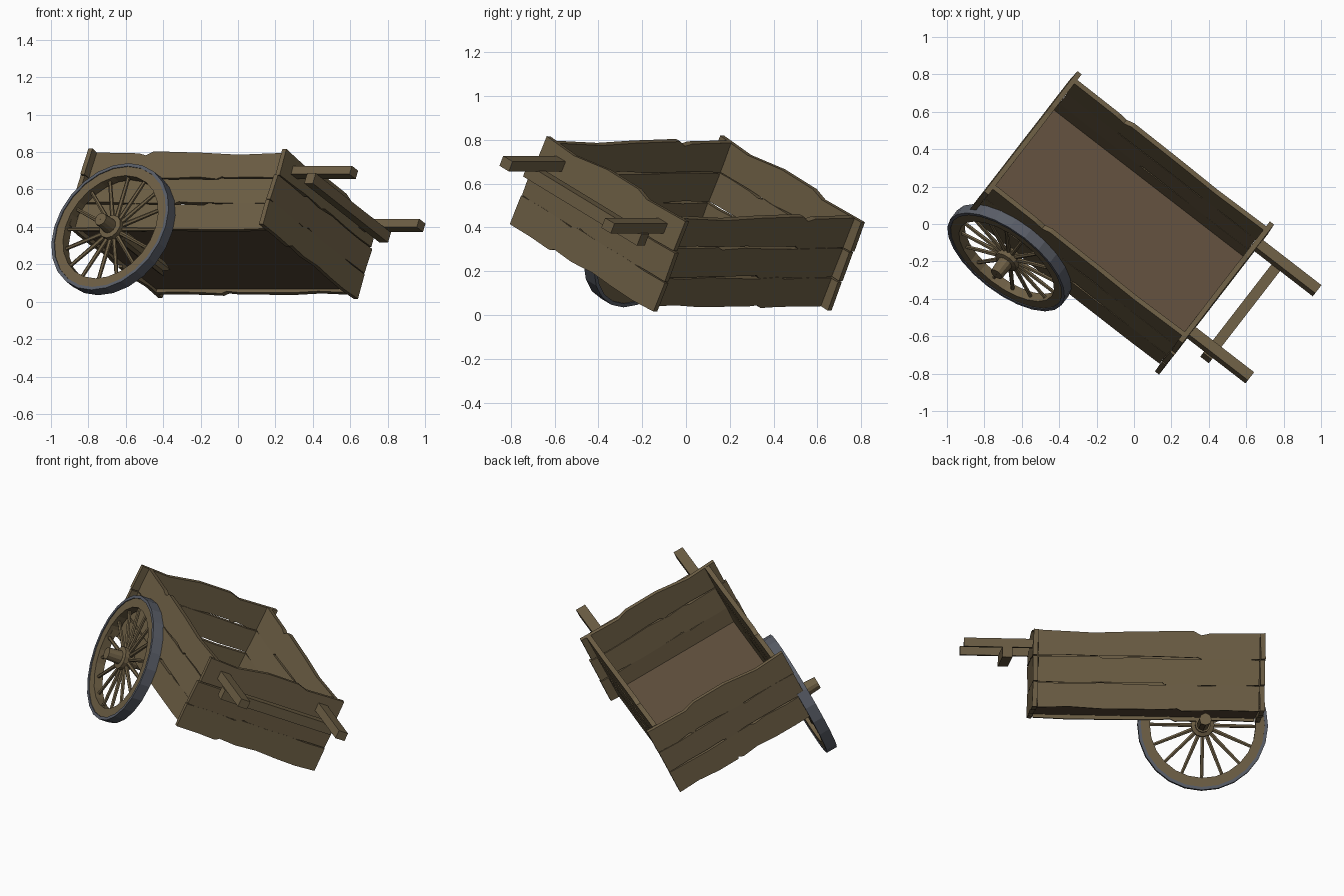
import bpy, bmesh, math, random
from mathutils import Matrix, Vector

if "Cube" in bpy.data.objects:
    bpy.data.objects.remove(bpy.data.objects["Cube"])

random.seed(4)

# Tipped cart frame: length axis toward the handles, width axis, up axis
yaw, tilt = math.radians(-37.7), math.radians(-25.7)
FRAME = (Matrix.Translation((-0.143, -0.067, 0.215))
         @ Matrix.Rotation(yaw, 4, 'Z') @ Matrix.Rotation(tilt, 4, 'X'))
HUB = Vector((-0.345, -0.444, -0.022))


def material(name, color):
    m = bpy.data.materials.new(name)
    m.diffuse_color = (*color, 1)
    m.use_nodes = True
    m.node_tree.nodes["Principled BSDF"].inputs["Base Color"].default_value = m.diffuse_color
    return m


WOOD = material("weathered_wood", (0.155, 0.115, 0.06))
FLOOR = material("floor_wood", (0.12, 0.08, 0.047))
IRON = material("dull_iron", (0.10, 0.11, 0.135))


def finish(name, bm, mat, local=Matrix()):
    bmesh.ops.recalc_face_normals(bm, faces=bm.faces)
    me = bpy.data.meshes.new(name)
    bm.to_mesh(me)
    bm.free()
    ob = bpy.data.objects.new(name, me)
    bpy.context.collection.objects.link(ob)
    me.materials.append(mat)
    ob.matrix_world = FRAME @ local
    return ob


def box(name, center, size, mat=WOOD, rot=Matrix()):
    bm = bmesh.new()
    bmesh.ops.create_cube(bm, size=1, matrix=Matrix.Diagonal((*size, 1)))
    return finish(name, bm, mat, Matrix.Translation(center) @ rot)


def plank(name, outline, thick, local):
    """Extrude a rough outline (along, up) into a board."""
    bm = bmesh.new()
    f = bm.faces.new([bm.verts.new((a, -thick / 2, u)) for a, u in outline])
    ext = bmesh.ops.extrude_face_region(bm, geom=[f])
    bmesh.ops.translate(bm, vec=(0, thick, 0),
                        verts=[v for v in ext['geom'] if isinstance(v, bmesh.types.BMVert)])
    return finish(name, bm, WOOD, local)


def edge(half, u, rough):
    """Worn plank edge: gentle waves with one small notch."""
    n = 7
    pts = [(-half + 2 * half * i / n, u + (random.uniform(-rough, rough) if 0 < i < n else 0))
           for i in range(n + 1)]
    k = random.uniform(-0.5, 0.5) * half
    pts += [(k, u - rough), (k + 0.03, u + rough)]
    return sorted(pts)


def wall(name, half, place, top, end_jitter):
    """Three stacked rough planks."""
    h = 0.15
    for i in range(3):
        u0, u1 = i * h, (i + 1) * h - 0.005
        a = half + random.uniform(-end_jitter, end_jitter / 2)
        upper = [(x * a, u1 + dz) for x, dz in top] if i == 2 else edge(a, u1, 0.006)
        lower = edge(a, u0, 0.007)
        lean = Matrix.Rotation(math.radians(random.uniform(-2, 2)), 4, 'X')
        mid = Matrix.Translation((0, 0, (u0 + u1) / 2))
        plank(f"{name}_plank_{i + 1}", lower + upper[::-1], 0.028,
              place @ mid @ lean @ mid.inverted())


# Long side walls
side_top = [(-1, 0.005), (-.55, 0), (-.47, -.012), (-.40, .012), (.1, .004), (.5, -.008), (1, .003)]
for label, w in (("near_side", -0.395), ("far_side", 0.395)):
    wall(label, 0.64, Matrix.Translation((0, w, 0)), side_top, 0.004)

# Front and rear end walls
end_top = [(-1, .008), (-.6, -.004), (-.15, .022), (.3, .02), (.45, -.002), (1, .004)]
for label, l in (("front_end", 0.655), ("rear_end", -0.655)):
    wall(label, 0.455, Matrix.Translation((l, 0, 0)) @ Matrix.Rotation(math.pi / 2, 4, 'Z'),
         end_top, 0.012)

# Floor
box("cart_floor", (0, 0, 0.03), (1.29, 0.77, 0.022), FLOOR)

# Handles and crossbar
for label, w in (("near_handle", -0.325), ("far_handle", 0.328)):
    box(label, (0.86, w, 0.372), (0.41, 0.06, 0.05))
box("handle_crossbar", (0.815, 0, 0.318), (0.058, 0.73, 0.06))


def lathe(name, profile, segs, mat, local):
    """Revolve a closed (radius, width) profile about the axle."""
    bm = bmesh.new()
    rings = [[bm.verts.new((r * math.cos(t), w, r * math.sin(t))) for r, w in profile]
             for t in (2 * math.pi * i / segs for i in range(segs))]
    n = len(profile)
    for i in range(segs):
        a, b = rings[i], rings[(i + 1) % segs]
        for j in range(n):
            k = (j + 1) % n
            bm.faces.new((a[j], b[j], b[k], a[k]))
    return finish(name, bm, mat, local)


# Single remaining wheel: iron tyre, wooden rim, hub
at_hub = Matrix.Translation(HUB)
lathe("wheel_tyre", [(.358, -.033), (.376, -.033), (.376, .033), (.358, .033)], 24, IRON, at_hub)
lathe("wheel_rim", [(.305, -.028), (.362, -.028), (.362, .028), (.305, .028)], 24, WOOD, at_hub)
lathe("wheel_hub", [(.002, -.125), (.036, -.125), (.042, -.04), (.068, -.035),
                    (.068, .025), (.045, .035), (.045, .07), (.002, .07)], 12, WOOD, at_hub)

# Spokes
SPOKES = 16
for i in range(SPOKES):
    turn = Matrix.Rotation(2 * math.pi * i / SPOKES, 4, 'Y')
    bm = bmesh.new()
    bmesh.ops.create_cone(bm, cap_ends=True, segments=6, radius1=0.013, radius2=0.01,
                          depth=0.26, matrix=Matrix.Translation((0, 0, 0.185)))
    finish(f"spoke_{i + 1}", bm, WOOD, at_hub @ turn)

# Broken axle ending under the floor
bm = bmesh.new()
bmesh.ops.create_cone(bm, cap_ends=True, segments=8, radius1=0.036, radius2=0.036, depth=0.46,
                      matrix=Matrix.Translation((0, 0.25, 0)) @ Matrix.Rotation(math.pi / 2, 4, 'X'))
for v in bm.verts:
    if v.co.y > 0.3:
        v.co.y += random.uniform(-0.03, 0.03)
finish("broken_axle", bm, WOOD, at_hub)
